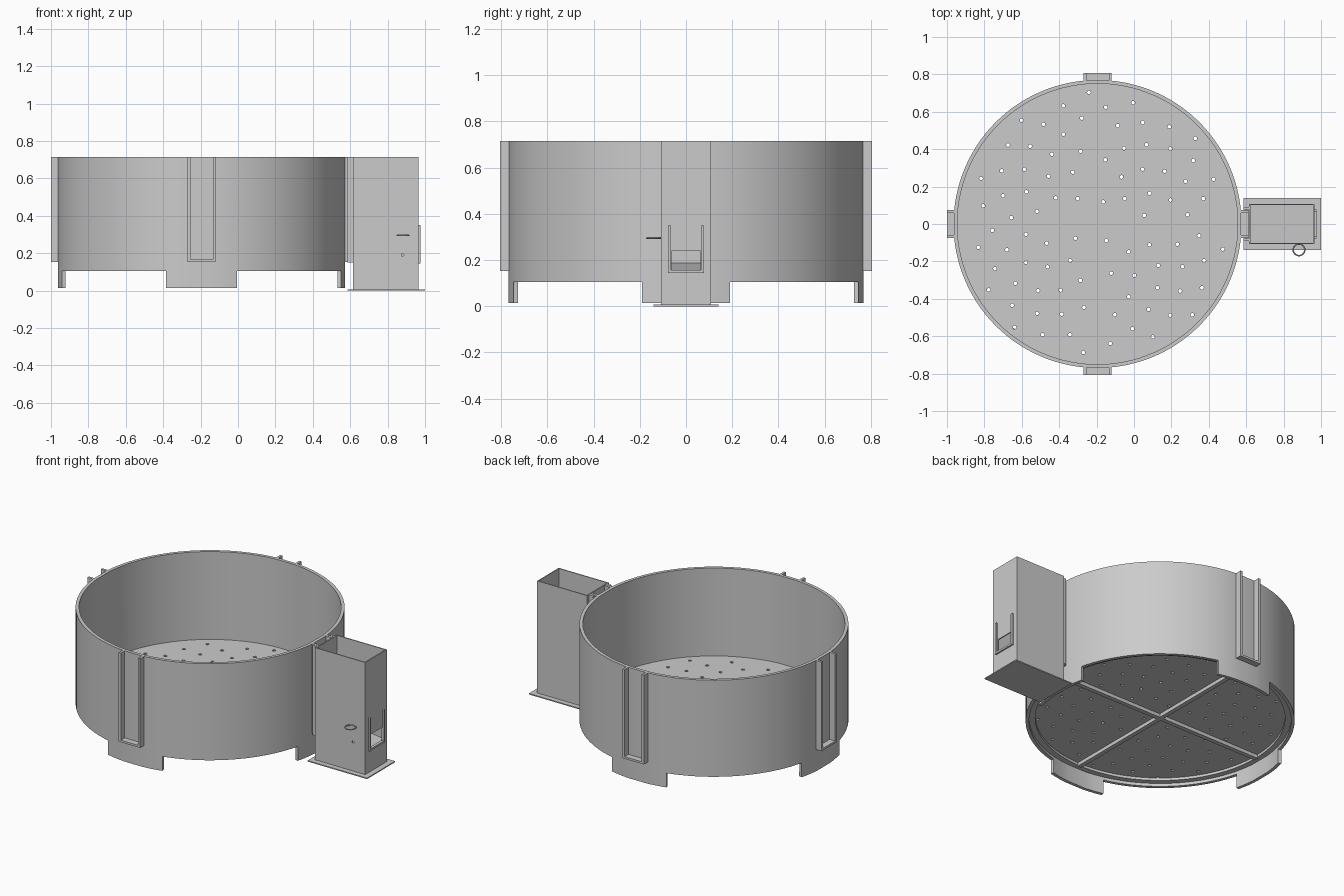
import bpy, bmesh, math
from mathutils import Matrix, Vector

if "Cube" in bpy.data.objects:
    bpy.data.objects.remove(bpy.data.objects["Cube"])

CX, R, T = -0.195, 0.77, 0.02          # pot centre, outer radius, wall thickness
TOP, RIM_BOTTOM, FOOT, FLOOR = 0.715, 0.105, 0.015, 0.16


def finish(name, bm):
    bmesh.ops.recalc_face_normals(bm, faces=bm.faces)
    me = bpy.data.meshes.new(name)
    bm.to_mesh(me)
    bm.free()
    ob = bpy.data.objects.new(name, me)
    bpy.context.collection.objects.link(ob)
    return ob


def add_box(bm, x, y, z, spin=Matrix()):
    size = Matrix.Diagonal((x[1] - x[0], y[1] - y[0], z[1] - z[0], 1))
    mid = Matrix.Translation(((x[0] + x[1]) / 2, (y[0] + y[1]) / 2, (z[0] + z[1]) / 2))
    bmesh.ops.create_cube(bm, size=1, matrix=spin @ mid @ size)


def boxes(name, *items):
    bm = bmesh.new()
    for item in items:
        add_box(bm, *item)
    return finish(name, bm)


def activate(ob):
    bpy.ops.object.select_all(action='DESELECT')
    ob.select_set(True)
    bpy.context.view_layer.objects.active = ob


def smooth(ob):
    activate(ob)
    bpy.ops.object.shade_smooth_by_angle(angle=math.radians(30))


def circle(r, n, x=0.0, y=0.0):
    return [(x + r * math.cos(2 * math.pi * i / n), y + r * math.sin(2 * math.pi * i / n)) for i in range(n)]


def plate(name, loops, z, half):
    """Flat plate from outlines; inner outlines become holes."""
    cu = bpy.data.curves.new(name, 'CURVE')
    cu.dimensions, cu.fill_mode, cu.extrude = '2D', 'BOTH', half
    for pts in loops:
        sp = cu.splines.new('POLY')
        sp.points.add(len(pts) - 1)
        for p, (x, y) in zip(sp.points, pts):
            p.co = (x, y, 0, 1)
        sp.use_cyclic_u = True
    ob = bpy.data.objects.new(name, cu)
    bpy.context.collection.objects.link(ob)
    ob.location = (CX, 0, z)
    activate(ob)
    bpy.ops.object.convert(target='MESH')
    smooth(bpy.context.object)


# pot wall: one flat strip per dock, feet at the four quarters
FLAT, FOOT_A = 4.8, 14.3
quarter = [-FLAT, FLAT] + [FLAT + (FOOT_A - FLAT) * i / 3 for i in (1, 2, 3)]
quarter += [FOOT_A + (90 - 2 * FOOT_A) * i / 20 for i in range(1, 21)]
quarter += [90 - FOOT_A + (FOOT_A - FLAT) * i / 3 for i in (1, 2)]
angles = [a + 90 * q for q in range(4) for a in quarter]
bm = bmesh.new()
rings = [[bm.verts.new((R * math.cos(math.radians(a)), R * math.sin(math.radians(a)), z)) for a in angles]
         for z in (FOOT, RIM_BOTTOM, TOP)]
for i, a in enumerate(angles):
    j = (i + 1) % len(angles)
    b = angles[j] if j else 360 - FLAT
    mid = ((a + b) / 2 + 45) % 90 - 45
    for k in ((0, 1) if abs(mid) < FOOT_A else (1,)):
        bm.faces.new((rings[k][i], rings[k][j], rings[k + 1][j], rings[k + 1][i]))
bmesh.ops.delete(bm, geom=[v for v in bm.verts if not v.link_faces], context='VERTS')
wall = finish("pot_wall", bm)
wall.location.x = CX
mod = wall.modifiers.new("thickness", 'SOLIDIFY')
mod.thickness, mod.offset, mod.use_even_offset = T, -1, True
activate(wall)
bpy.ops.object.modifier_apply(modifier=mod.name)
smooth(wall)

# perforated floor, holes kept clear of the ribs
holes = []
for n in range(1, 102):
    r, a = 0.0705 * math.sqrt(n), n * math.radians(137.508) + 0.4
    x, y = r * math.cos(a), r * math.sin(a)
    if min(abs(x), abs(y)) > 0.028:
        holes.append(circle(0.01, 10, x, y))
plate("perforated_floor", [circle(R - T + 0.002, 108)] + holes, FLOOR - 0.01, 0.01)

# ledge and crossed ribs under the floor
plate("floor_ledge", [circle(R - T + 0.002, 108), circle(0.715, 108)], 0.132, 0.008)
ribs = boxes("floor_ribs", ((-0.72, 0.72), (-0.014, 0.014), (0.118, 0.141)),
             ((-0.014, 0.014), (-0.72, 0.72), (0.118, 0.141)))
ribs.location.x = CX

# four docks: two rails and a bottom stop
for q, name in enumerate(("right", "back", "left", "front")):
    spin = Matrix.Translation((CX, 0, 0)) @ Matrix.Rotation(q * math.pi / 2, 4, 'Z')
    boxes(name + "_dock",
          ((0.76, 0.806), (-0.075, -0.06), (0.152, TOP), spin),
          ((0.76, 0.806), (0.06, 0.075), (0.152, TOP), spin),
          ((0.76, 0.806), (-0.06, 0.06), (0.152, 0.165), spin))

# side box with open top, window and small hole
side_box = boxes("side_box", ((0.615, 0.965), (-0.108, 0.108), (0.004, TOP)))
cutters = [boxes("cut_inside", ((0.622, 0.958), (-0.101, 0.101), (0.15, 0.9))),
           boxes("cut_window", ((0.94, 1.0), (-0.062, 0.062), (0.157, 0.24)))]
bm = bmesh.new()
bmesh.ops.create_cone(bm, cap_ends=True, segments=12, radius1=0.007, radius2=0.007, depth=0.04,
                      matrix=Matrix.Translation((0.88, -0.108, 0.19)) @ Matrix.Rotation(math.pi / 2, 4, 'X'))
cutters.append(finish("cut_hole", bm))
for c in cutters:
    m = side_box.modifiers.new(c.name, 'BOOLEAN')
    m.object, m.operation, m.solver = c, 'DIFFERENCE', 'EXACT'
    activate(side_box)
    bpy.ops.object.modifier_apply(modifier=m.name)
for c in cutters:
    bpy.data.objects.remove(c)

# sloped floor inside the box
bm = bmesh.new()
tri = [bm.verts.new(p) for p in ((0.62, -0.102, 0.149), (0.96, -0.102, 0.149), (0.62, -0.102, 0.188))]
ext = bmesh.ops.extrude_face_region(bm, geom=[bm.faces.new(tri)])
bmesh.ops.translate(bm, vec=Vector((0, 0.204, 0)), verts=[v for v in ext['geom'] if isinstance(v, bmesh.types.BMVert)])
finish("box_ramp", bm)

# gate guide around the window
boxes("gate_guide",
      ((0.96, 0.975), (-0.077, -0.064), (0.145, 0.35)),
      ((0.96, 0.975), (0.064, 0.077), (0.145, 0.35)),
      ((0.96, 0.975), (-0.064, 0.064), (0.145, 0.157)))

# base plate and clips hugging the right dock
boxes("box_base", ((0.585, 1.0), (-0.14, 0.14), (0, 0.007)))
boxes("box_clips", *[((0.585, 0.617), (s * 0.084 - 0.007, s * 0.084 + 0.007), (0.15, TOP)) for s in (-1, 1)])

# ring on the front of the box
bpy.ops.mesh.primitive_torus_add(location=(0.882, -0.138, 0.295), major_radius=0.031, minor_radius=0.004,
                                 major_segments=32, minor_segments=8)
bpy.context.object.name = "hose_ring"
smooth(bpy.context.object)
